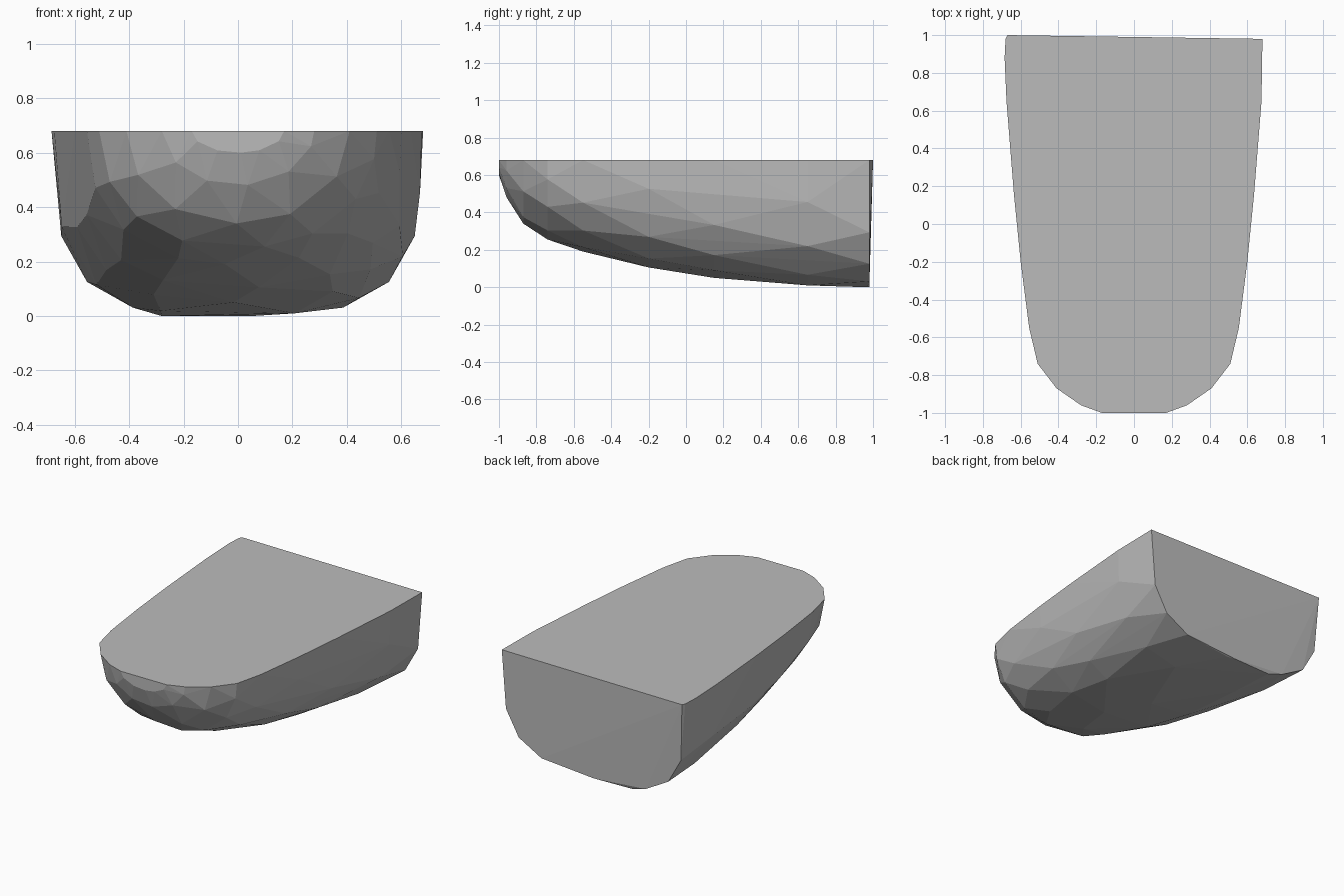
import bpy
import bmesh
import math
import random

cube = bpy.data.objects.get("Cube")
if cube:
    bpy.data.objects.remove(cube, do_unlink=True)

random.seed(4)
TOP = 0.68

stone = bpy.data.materials.new("stone grey")
stone.use_nodes = True
grey = (0.5, 0.5, 0.5, 1)
stone.diffuse_color = grey
stone.node_tree.nodes["Principled BSDF"].inputs["Base Color"].default_value = grey

# Stations from stern to bow: y, half width, keel height, roundness exponent
STATIONS = [
    (0.98, 0.68, 0.0, 3.4),
    (0.65, 0.675, 0.005, 3.2),
    (0.15, 0.635, 0.05, 2.9),
    (-0.2, 0.6, 0.105, 2.7),
    (-0.55, 0.555, 0.19, 2.4),
    (-0.74, 0.51, 0.25, 2.2),
    (-0.87, 0.41, 0.34, 2.1),
    (-0.96, 0.28, 0.48, 2.0),
    (-1.0, 0.17, 0.6, 2.0),
]


def section_point(half_width, keel, power, angle):
    """Point on a squared-off half ellipse hanging below the deck."""
    c, s = math.cos(angle), math.sin(angle)
    x = math.copysign(abs(c) ** (2 / power), c) * half_width
    return x, TOP - s ** (2 / power) * (TOP - keel)


bm = bmesh.new()
for i, (y, half_width, keel, power) in enumerate(STATIONS):
    # Deck edge
    for side in (-1, 1):
        bm.verts.new((side * half_width, y, TOP))
    # Underside, staggered between stations so the facets turn out irregular
    steps = 7 if i < 6 else 5
    stagger = 0.5 if i % 2 else 0.0
    for k in range(1, steps + 1):
        a = math.pi * (k - stagger) / (steps + 1 - stagger)
        if i:
            a += random.uniform(-0.07, 0.07)
        x, z = section_point(half_width, keel, power, a)
        bm.verts.new((x, y, z))

# Slightly skewed stern corner, and the lowest ridge
bm.verts.new((-0.67, 1.0, TOP))
bm.verts.new((-0.685, 0.88, TOP))
for x in (-0.28, 0.05):
    bm.verts.new((x, 0.97, 0.0))

# Wrap the points in one faceted solid
bmesh.ops.convex_hull(bm, input=bm.verts[:])
bmesh.ops.delete(bm, geom=[v for v in bm.verts if not v.link_faces], context="VERTS")
bmesh.ops.dissolve_limit(bm, angle_limit=math.radians(1),
                         verts=bm.verts[:], edges=bm.edges[:])
bmesh.ops.recalc_face_normals(bm, faces=bm.faces[:])

mesh = bpy.data.meshes.new("half_boulder")
bm.to_mesh(mesh)
bm.free()
mesh.materials.append(stone)
rock = bpy.data.objects.new("half_boulder", mesh)
bpy.context.collection.objects.link(rock)
